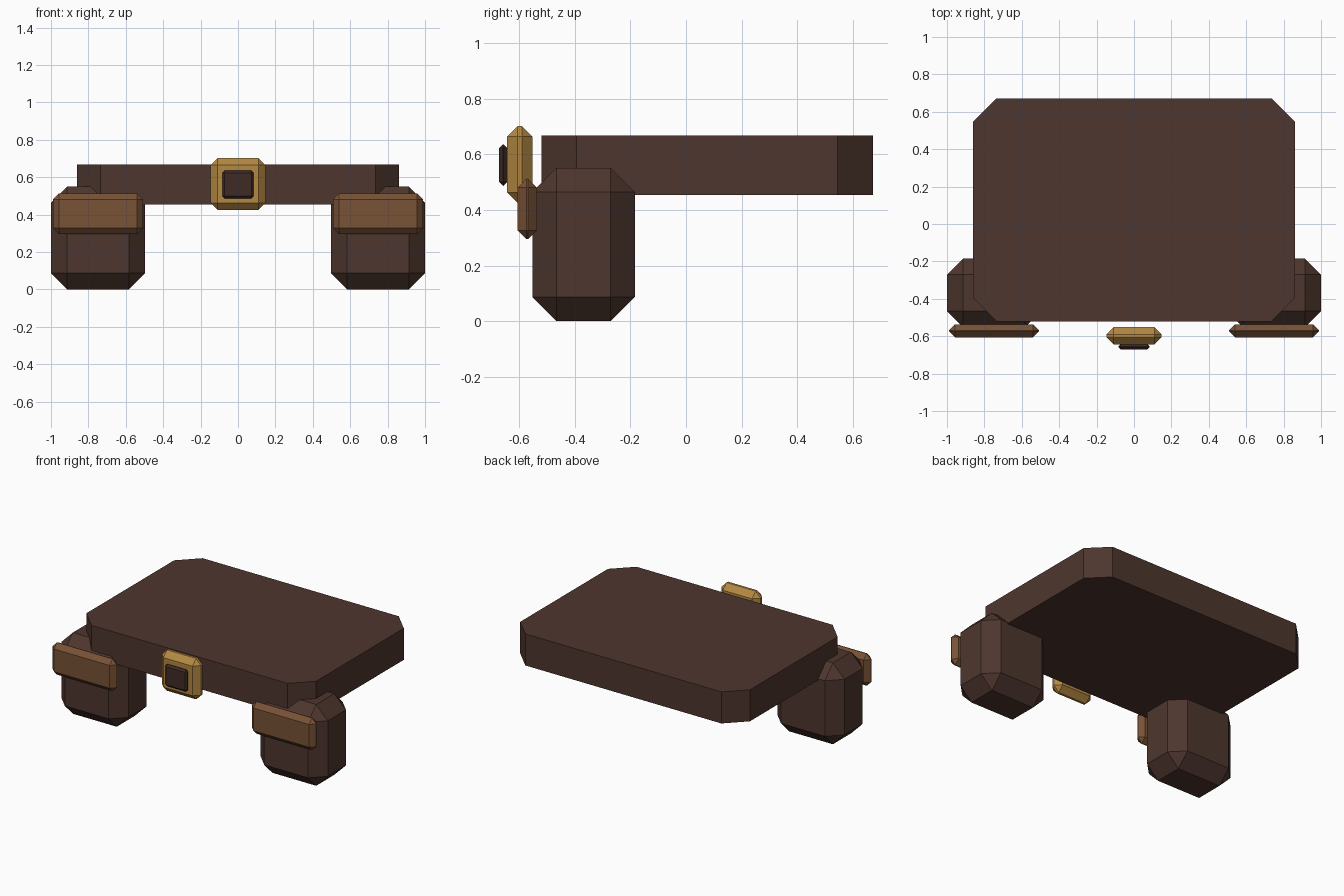
import bpy, bmesh
from mathutils import Vector

if "Cube" in bpy.data.objects:
    bpy.data.objects.remove(bpy.data.objects["Cube"])


def material(name, rgb):
    # sRGB hex bytes to linear diffuse colour
    lin = [((c / 255 + 0.055) / 1.055) ** 2.4 for c in rgb]
    m = bpy.data.materials.new(name)
    m.diffuse_color = (*lin, 1)
    m.use_nodes = True
    m.node_tree.nodes["Principled BSDF"].inputs["Base Color"].default_value = m.diffuse_color
    return m


leather = material("dark leather", (78, 54, 46))
flap_tan = material("tan leather", (120, 82, 54))
brass = material("brass", (180, 136, 66))
dark = material("deep brown", (62, 42, 37))


def bevelled_box(name, lo, hi, bevel, mat, vertical_only=False):
    lo, hi = Vector(lo), Vector(hi)
    bm = bmesh.new()
    bmesh.ops.create_cube(bm, size=1)
    bmesh.ops.scale(bm, vec=hi - lo, verts=bm.verts)
    bmesh.ops.translate(bm, vec=(lo + hi) / 2, verts=bm.verts)
    edges = [e for e in bm.edges if not vertical_only
             or abs(e.verts[0].co.z - e.verts[1].co.z) > 0.01]
    bmesh.ops.bevel(bm, geom=edges, offset=bevel, segments=1,
                    affect='EDGES', clamp_overlap=True)
    mesh = bpy.data.meshes.new(name)
    bm.to_mesh(mesh)
    bm.free()
    mesh.materials.append(mat)
    ob = bpy.data.objects.new(name, mesh)
    bpy.context.collection.objects.link(ob)
    return ob


# Belt slab with clipped corners
bevelled_box("belt", (-0.862, -0.52, 0.454), (0.862, 0.672, 0.668), 0.126,
             leather, vertical_only=True)

# Pouch and its flap on each side
for side, s in (("left", -1), ("right", 1)):
    def pair(a, b):
        return sorted((s * a, s * b))
    x0, x1 = pair(0.497, 1.0)
    bevelled_box(side + "_pouch", (x0, -0.553, 0), (x1, -0.184, 0.551), 0.087, leather)
    x0, x1 = pair(0.508, 0.989)
    bevelled_box(side + "_pouch_flap", (x0, -0.606, 0.295), (x1, -0.537, 0.513), 0.032, flap_tan)

# Buckle with dark centre
bevelled_box("buckle", (-0.147, -0.644, 0.425), (0.147, -0.552, 0.702), 0.038, brass)
bevelled_box("buckle_centre", (-0.084, -0.672, 0.487), (0.084, -0.643, 0.636), 0.013, dark)
